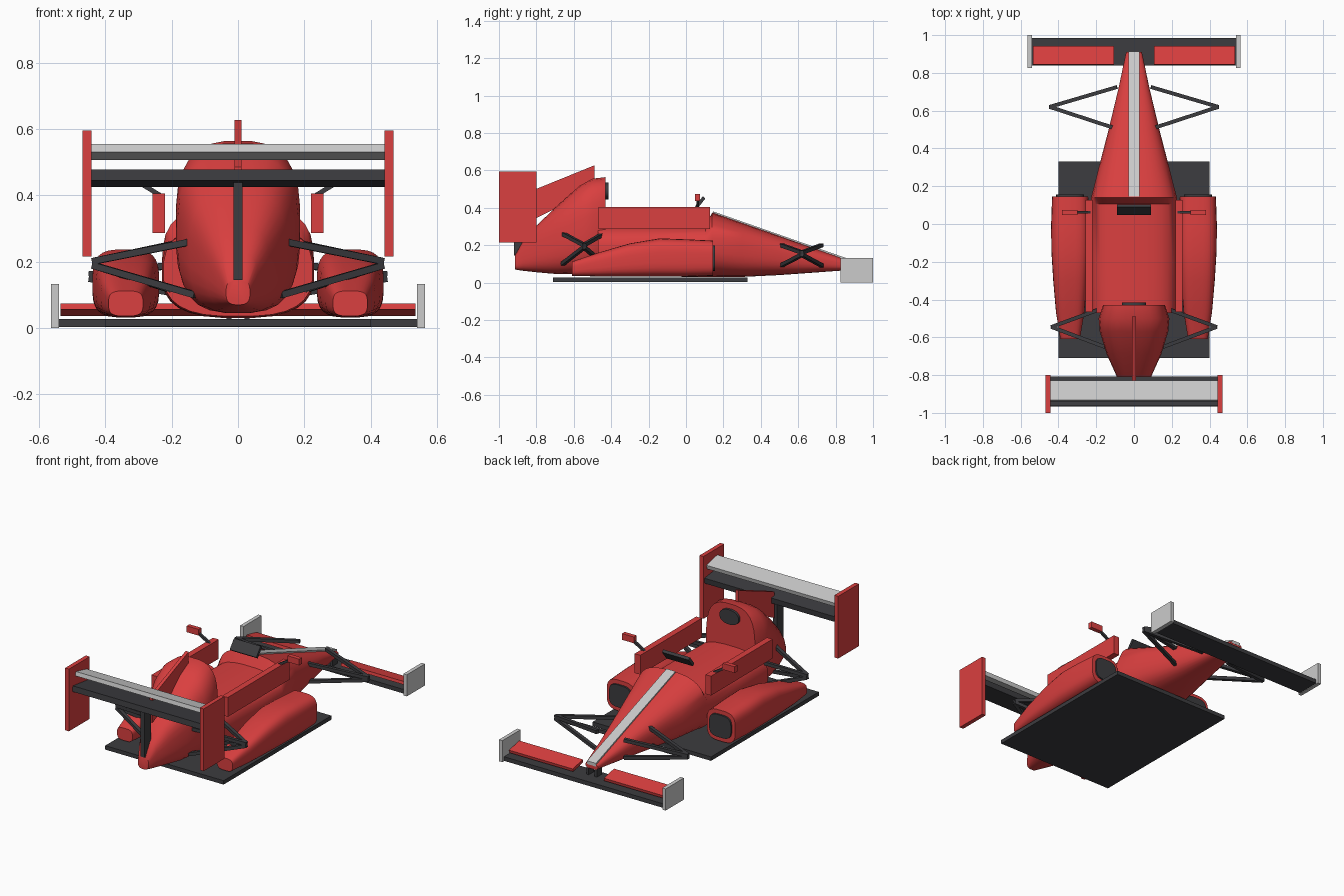
import bpy, bmesh, math
from mathutils import Vector, Matrix

if "Cube" in bpy.data.objects:
    bpy.data.objects.remove(bpy.data.objects["Cube"])


def material(name, rgb):
    m = bpy.data.materials.new(name)
    m.diffuse_color = (*rgb, 1)
    m.use_nodes = True
    m.node_tree.nodes["Principled BSDF"].inputs["Base Color"].default_value = m.diffuse_color
    return m


RED = material("red_paint", (0.70, 0.05, 0.05))
DARK = material("dark_carbon", (0.045, 0.045, 0.05))


def finish(name, bm, mat=None, smooth=False):
    bmesh.ops.recalc_face_normals(bm, faces=bm.faces)
    me = bpy.data.meshes.new(name)
    bm.to_mesh(me)
    bm.free()
    ob = bpy.data.objects.new(name, me)
    bpy.context.collection.objects.link(ob)
    if mat:
        me.materials.append(mat)
    if smooth:
        bpy.ops.object.select_all(action='DESELECT')
        ob.select_set(True)
        bpy.context.view_layer.objects.active = ob
        bpy.ops.object.shade_smooth_by_angle(angle=math.radians(35))
    return ob


def box(name, x, y, z, mat=None, tilt=0):
    """Box from (min, max) ranges, tilted in degrees about x."""
    bm = bmesh.new()
    size = [r[1] - r[0] for r in (x, y, z)]
    mid = Vector([(r[0] + r[1]) / 2 for r in (x, y, z)])
    bmesh.ops.create_cube(bm, size=1, matrix=Matrix.Translation(mid)
                          @ Matrix.Rotation(math.radians(tilt), 4, 'X')
                          @ Matrix.Diagonal((*size, 1)))
    return finish(name, bm, mat)


def bar(name, a, b, t, mat):
    """Square bar between two points."""
    a, b = Vector(a), Vector(b)
    d = b - a
    bm = bmesh.new()
    bmesh.ops.create_cube(bm, size=1, matrix=Matrix.Translation((a + b) / 2)
                          @ d.to_track_quat('Z', 'Y').to_matrix().to_4x4()
                          @ Matrix.Diagonal((t, t, d.length, 1)))
    return finish(name, bm, mat)


def loft(name, sections, mat, n=3.0, x=0.0, count=28):
    """Skin rounded sections given as (y, half width, bottom, top)."""
    bm = bmesh.new()
    rings = []
    for y, w, z0, z1 in sections:
        ring = []
        for i in range(count):
            a = 2 * math.pi * (i + 0.5) / count
            c, s = math.cos(a), math.sin(a)
            px = math.copysign(abs(c) ** (2 / n), c) * w
            pz = math.copysign(abs(s) ** (2 / n), s) * (z1 - z0) / 2
            ring.append(bm.verts.new((x + px, y, (z0 + z1) / 2 + pz)))
        rings.append(ring)
    for r, q in zip(rings, rings[1:]):
        for i in range(count):
            j = (i + 1) % count
            bm.faces.new((r[i], r[j], q[j], q[i]))
    bm.faces.new(rings[0])
    bm.faces.new(rings[-1])
    return finish(name, bm, mat, True)


def plate(name, profile, half, mat=None):
    """Side profile in (y, z) extruded across x."""
    bm = bmesh.new()
    f = bm.faces.new([bm.verts.new((-half, y, z)) for y, z in profile])
    g = bmesh.ops.extrude_face_region(bm, geom=[f])['geom']
    bmesh.ops.translate(bm, vec=(2 * half, 0, 0),
                        verts=[v for v in g if isinstance(v, bmesh.types.BMVert)])
    return finish(name, bm, mat)


# Floor
box("floor", (-0.40, 0.40), (-0.71, 0.33), (0.004, 0.028), DARK)

# Nose and cockpit tub in one skin
loft("nose_and_tub", [
    (-0.47, 0.225, 0.035, 0.31), (-0.2, 0.23, 0.032, 0.31),
    (0.105, 0.23, 0.03, 0.31), (0.14, 0.228, 0.03, 0.375),
    (0.30, 0.187, 0.03, 0.319), (0.50, 0.135, 0.04, 0.249),
    (0.72, 0.082, 0.056, 0.172), (0.91, 0.042, 0.07, 0.105)], RED, n=2.8)
plate("nose_stripe", [(0.145, 0.36), (0.145, 0.381), (0.912, 0.112), (0.912, 0.092)], 0.03)

# Engine cover with air intake and fin
loft("engine_cover", [
    (-0.43, 0.165, 0.08, 0.565), (-0.50, 0.188, 0.055, 0.557),
    (-0.57, 0.182, 0.045, 0.518), (-0.69, 0.145, 0.045, 0.41),
    (-0.80, 0.095, 0.055, 0.305), (-0.87, 0.06, 0.063, 0.225),
    (-0.915, 0.036, 0.07, 0.145)], RED)
loft("air_intake", [(-0.44, 0.065, 0.445, 0.535), (-0.415, 0.065, 0.445, 0.535)], DARK, n=2.2)
plate("engine_fin", [(-0.49, 0.50), (-0.49, 0.627), (-0.84, 0.485), (-0.84, 0.325)], 0.01, RED)

# Windscreen
box("windscreen", (-0.09, 0.09), (0.067, 0.085), (0.395, 0.463), DARK, -38)

# Rear wing
box("rear_wing_main", (-0.45, 0.45), (-0.965, -0.81), (0.435, 0.469), DARK, -7)
box("rear_wing_flap", (-0.45, 0.45), (-0.937, -0.83), (0.518, 0.543), None, -13)
box("rear_wing_pylon", (-0.014, 0.014), (-0.92, -0.86), (0.145, 0.45), DARK)

# Front wing
box("front_wing_main", (-0.545, 0.545), (0.84, 0.985), (0.003, 0.028), DARK)

for s, side in ((1, "right"), (-1, "left")):
    def span(a, b):
        return tuple(sorted((s * a, s * b)))

    # Wing endplates, flaps and nose pylons
    box(f"rear_endplate_{side}", span(0.442, 0.468), (-1.0, -0.80), (0.215, 0.595), RED)
    box(f"front_endplate_{side}", span(0.54, 0.563), (0.825, 1.0), (0.0, 0.132))
    box(f"front_flap_{side}", span(0.105, 0.535), (0.842, 0.942), (0.046, 0.064), RED, -12)
    box(f"nose_pylon_{side}", span(0.02, 0.035), (0.86, 0.91), (0.02, 0.09), DARK)

    # Sidepods with inlets
    loft(f"sidepod_{side}", [
        (-0.61, 0.052, 0.036, 0.112), (-0.47, 0.075, 0.033, 0.16),
        (-0.30, 0.09, 0.032, 0.21), (-0.14, 0.1, 0.032, 0.237),
        (0.0, 0.101, 0.032, 0.232), (0.145, 0.096, 0.036, 0.225)], RED, n=3.4, x=s * 0.338)
    loft(f"sidepod_inlet_{side}", [(0.13, 0.074, 0.063, 0.2), (0.155, 0.074, 0.063, 0.2)],
         DARK, n=3.4, x=s * 0.338)

    # Cockpit side walls and mirrors
    box(f"cockpit_wall_{side}", span(0.22, 0.258), (-0.467, 0.127), (0.287, 0.405), RED)
    bar(f"mirror_stem_{side}", (s * 0.235, 0.063, 0.40), (s * 0.32, 0.063, 0.452), 0.014, DARK)
    box(f"mirror_{side}", span(0.30, 0.38), (0.048, 0.074), (0.437, 0.475), RED)

    # Suspension wishbones: inner mounts to a common outer joint
    for end, outer, mounts, zs in (
            ("front", (0.447, 0.62, 0.155), ((0.09, 0.725), (0.11, 0.51)), (0.2, 0.092)),
            ("rear", (0.437, -0.545, 0.195), ((0.15, -0.44), (0.13, -0.66)), (0.262, 0.1))):
        for level, z in zip(("upper", "lower"), zs):
            for i, (mx, my) in enumerate(mounts):
                bar(f"{end}_{level}_arm_{side}_{i + 1}", (s * mx, my, z),
                    (s * outer[0], outer[1], outer[2] + (0.006 if level == "upper" else -0.006)),
                    0.02, DARK)
